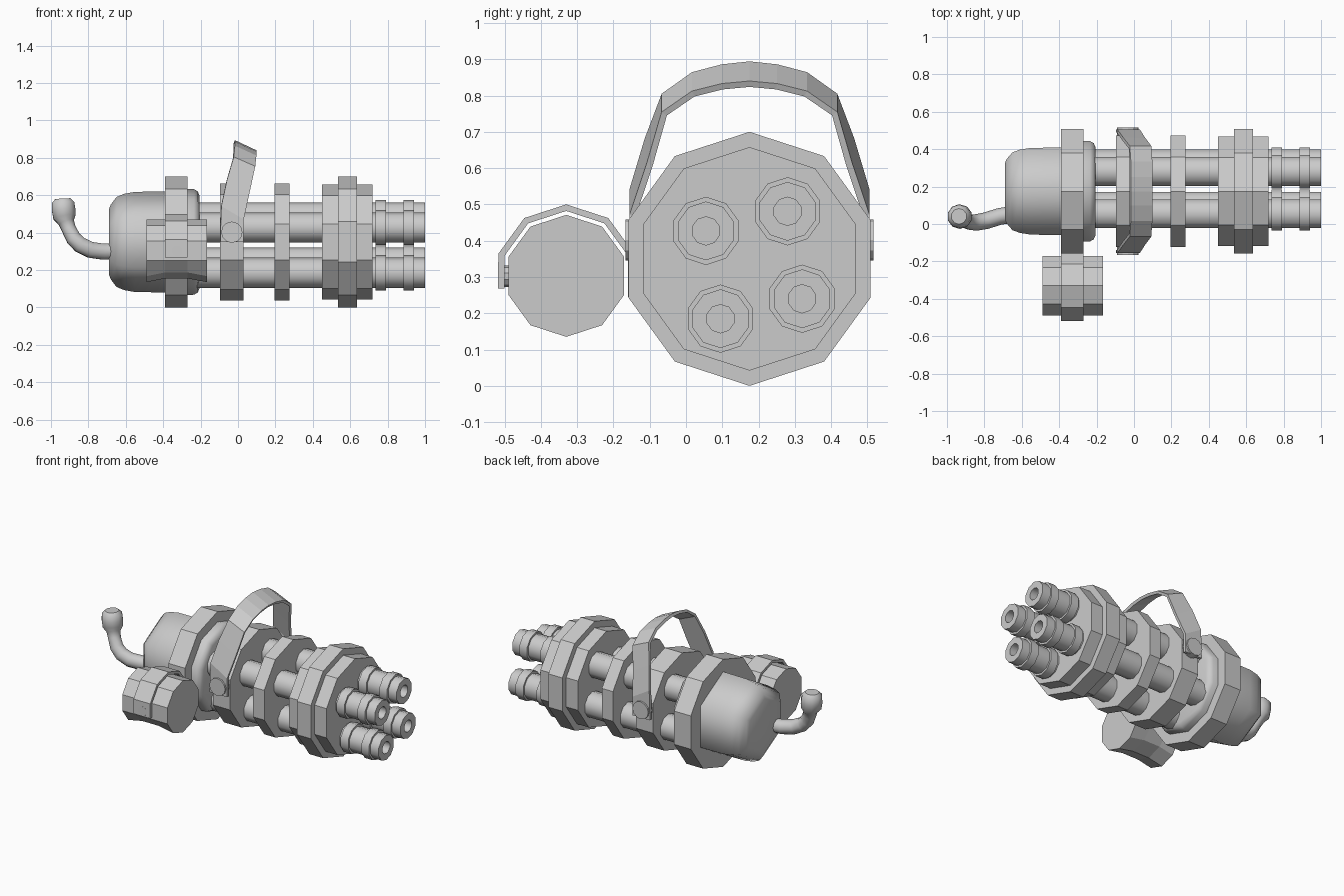
import bpy, bmesh
from math import sin, cos, pi, radians
from mathutils import Vector

if "Cube" in bpy.data.objects:
    bpy.data.objects.remove(bpy.data.objects["Cube"])

CY, CZ = 0.175, 0.35   # main axis


def finish(name, bm, angle=None):
    bmesh.ops.recalc_face_normals(bm, faces=bm.faces)
    me = bpy.data.meshes.new(name)
    bm.to_mesh(me)
    bm.free()
    ob = bpy.data.objects.new(name, me)
    bpy.context.collection.objects.link(ob)
    if angle:
        bpy.ops.object.select_all(action='DESELECT')
        ob.select_set(True)
        bpy.context.view_layer.objects.active = ob
        bpy.ops.object.shade_smooth_by_angle(angle=radians(angle))
    return ob


def lathe(name, profile, cy=CY, cz=CZ, n=10, axis='x', angle=None, reshape=None):
    """Revolve (position, radius) pairs round an axis, first vertex at the top."""
    bm = bmesh.new()
    rings = []
    for t, r in profile:
        ring = []
        for i in range(n):
            a = 2 * pi * i / n
            if axis == 'x':
                co = Vector((t, cy + r * sin(a), cz + r * cos(a)))
            else:   # axis y: cy is used as the x centre
                co = Vector((cy + r * sin(a), t, cz + r * cos(a)))
            ring.append(bm.verts.new(reshape(co) if reshape else co))
        rings.append(ring)
    for a, b in zip(rings, rings[1:]):
        for i in range(n):
            j = (i + 1) % n
            bm.faces.new((a[i], a[j], b[j], b[i]))
    bm.faces.new(rings[0])
    bm.faces.new(rings[-1])
    return finish(name, bm, angle)


def strap(name, edge_a, edge_b, thickness):
    """Ribbon between two edge paths, thickened."""
    bm = bmesh.new()
    rows = [(bm.verts.new(a), bm.verts.new(b)) for a, b in zip(edge_a, edge_b)]
    for (a, b), (c, d) in zip(rows, rows[1:]):
        bm.faces.new((a, b, d, c))
    ob = finish(name, bm)
    mod = ob.modifiers.new("thickness", 'SOLIDIFY')
    mod.thickness = thickness
    mod.offset = 0
    return ob


# Rear housing: smooth dome, ring and front lip
lathe("rear_dome", [(-.69, .175), (-.68, .20), (-.65, .24), (-.61, .257), (-.55, .268), (-.36, .27)],
      n=6, angle=65)
lathe("rear_ring", [(-.39, .35), (-.27, .35)])
lathe("rear_lip", [(-.30, .285), (-.235, .282), (-.215, .27), (-.205, .245)], angle=40)

# Barrel support discs and front clamp
for name, x0, x1 in (("rear_disc", -.095, .03), ("middle_disc", .195, .275)):
    lathe(name, [(x0, .313), (x1, .313)])
lathe("front_clamp", [(.45, .308), (.535, .308), (.535, .35), (.635, .35), (.635, .308), (.72, .308)])

# Four hollow barrels with stepped muzzles
for i, (y, z) in enumerate(((.055, .427), (.28, .481), (.095, .185), (.32, .24))):
    lathe(f"barrel_{i + 1}",
          [(-.24, .081), (.735, .081), (.735, .094), (.79, .094), (.79, .081), (.885, .081),
           (.885, .094), (.94, .094), (.94, .081), (1, .081), (1, .039), (.88, .039)],
          y, z, angle=40)


# Side drum, slightly pinched underneath, with a half band and a rivet
def pinch(co):
    if -.45 < co.x < -.2 and co.z < .2:
        co.z += .02
    return co


lathe("drum", [(-.49, .168), (-.39, .168), (-.27, .168), (-.165, .168)], -.33, .303, reshape=pinch)
angles = [radians(36 * k) for k in range(-3, 4)]
arc = [(-.33 + .188 * sin(a), .303 + .188 * cos(a)) for a in angles]
arc[0] = (arc[0][0], .268)
strap("drum_band", [(-.39, y, z) for y, z in arc], [(-.27, y, z) for y, z in arc], .018)
lathe("drum_rivet", [(-.518, .03), (-.48, .03)], -.325, .302, axis='y')

# Carry handle: bowed strap, half described then mirrored
back = [(-.095, .322, .35), (-.09, .322, .54), (-.06, .28, .68), (-.025, .235, .80),
        (-.02, .155, .857), (-.02, .075, .878), (-.02, 0, .886)]
front = [(.03, .322, .35), (.03, .322, .47), (.06, .275, .61), (.09, .235, .75),
         (.095, .155, .805), (.095, .075, .825), (.095, 0, .832)]


def mirrored(half):
    return [(x, CY - d, z) for x, d, z in half] + [(x, CY + d, z) for x, d, z in half[-2::-1]]


strap("carry_handle", mirrored(back), mirrored(front), .018)
for side in (-1, 1):
    lathe("handle_bolt", [(CY + side * .28, .057), (CY + side * .342, .057)], -.033, .402, n=12, axis='y')

# Rear grip: bent tube ending in a knob
path = [(-.66, .05, .30, .045), (-.72, .04, .298, .045), (-.79, .018, .308, .045), (-.845, .008, .335, .044),
        (-.88, .01, .37, .042), (-.905, .022, .42, .04), (-.918, .032, .455, .044),
        (-.927, .038, .485, .064), (-.933, .04, .525, .066), (-.935, .041, .562, .062), (-.936, .041, .582, .042)]
cu = bpy.data.curves.new("rear_grip", 'CURVE')
cu.dimensions = '3D'
cu.bevel_depth = 1
cu.bevel_resolution = 3
cu.use_fill_caps = True
sp = cu.splines.new('POLY')
sp.points.add(len(path) - 1)
for p, (x, y, z, r) in zip(sp.points, path):
    p.co = (x, y, z, 1)
    p.radius = r
sp.use_smooth = True
bpy.context.collection.objects.link(bpy.data.objects.new("rear_grip", cu))
